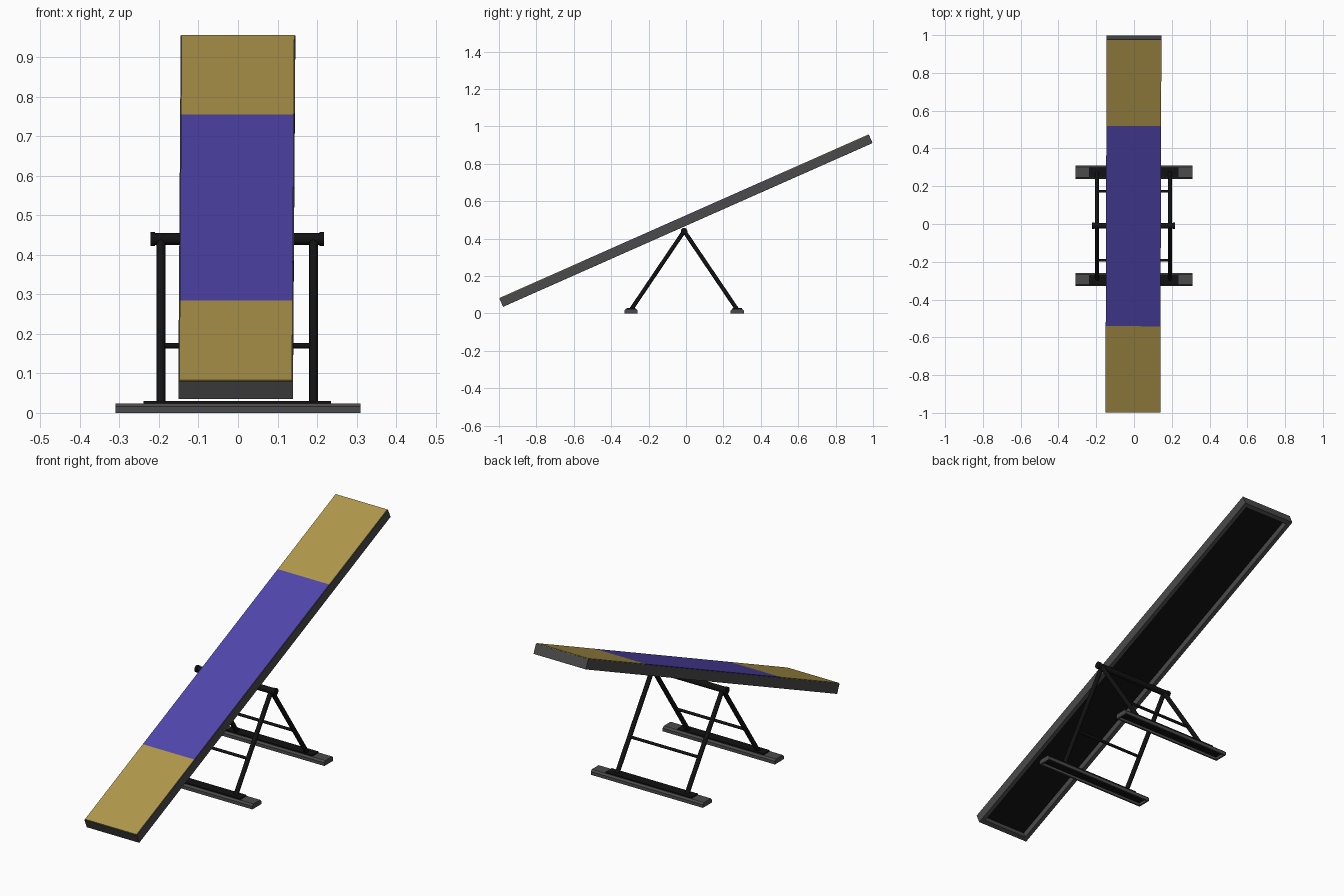
import bpy, bmesh
from math import radians
from mathutils import Vector, Matrix

if "Cube" in bpy.data.objects:
    bpy.data.objects.remove(bpy.data.objects["Cube"])


def material(name, rgb):
    m = bpy.data.materials.new(name)
    m.diffuse_color = (*rgb, 1)
    m.use_nodes = True
    m.node_tree.nodes["Principled BSDF"].inputs["Base Color"].default_value = m.diffuse_color
    return m


GREY = material("dark_grey", (0.07, 0.07, 0.07))
BLACK = material("black", (0.006, 0.006, 0.006))
YELLOW = material("yellow", (0.43, 0.31, 0.07))
PURPLE = material("purple", (0.08, 0.06, 0.41))


def finish(name, bm, mats, matrix=Matrix()):
    me = bpy.data.meshes.new(name)
    bm.to_mesh(me)
    bm.free()
    ob = bpy.data.objects.new(name, me)
    bpy.context.collection.objects.link(ob)
    for m in mats:
        me.materials.append(m)
    ob.matrix_world = matrix
    return ob


def cube_bm(size, loc=(0, 0, 0)):
    bm = bmesh.new()
    bmesh.ops.create_cube(bm, size=1, matrix=Matrix.Translation(loc) @ Matrix.Diagonal((*size, 1)))
    return bm


def box(name, size, loc, mat, matrix=Matrix()):
    return finish(name, cube_bm(size, loc), [mat], matrix)


def tray(name, size, rim, depth, matrix, bevel=0):
    """Box hollowed from below, with a black interior and optional chamfered long top edges."""
    bm = cube_bm(size)
    bottom = min(bm.faces, key=lambda f: f.calc_center_median().z)
    bmesh.ops.inset_region(bm, faces=[bottom], thickness=rim)
    r = bmesh.ops.extrude_discrete_faces(bm, faces=[bottom])
    floor = r["faces"][0]
    bmesh.ops.translate(bm, verts=floor.verts[:], vec=(0, 0, depth))
    floor.material_index = 1
    if bevel:
        edges = [e for e in bm.edges if all(abs(v.co.z - size[2] / 2) < 1e-5 for v in e.verts)
                 and abs(e.verts[0].co.y - e.verts[1].co.y) < 1e-5]
        bmesh.ops.bevel(bm, geom=edges, offset=bevel, segments=1, affect='EDGES')
    bmesh.ops.recalc_face_normals(bm, faces=bm.faces[:])
    return finish(name, bm, [GREY, BLACK], matrix)


def rod(name, a, b, radius, sides=16):
    a, b = Vector(a), Vector(b)
    bm = bmesh.new()
    bmesh.ops.create_cone(bm, cap_ends=True, segments=sides, radius1=radius, radius2=radius,
                          depth=(b - a).length)
    for f in bm.faces:
        f.smooth = len(f.verts) == 4
    for e in bm.edges:
        e.smooth = all(f.smooth for f in e.link_faces)
    mat = Matrix.Translation((a + b) / 2) @ (b - a).to_track_quat('Z', 'Y').to_matrix().to_4x4()
    return finish(name, bm, [BLACK], mat)


# Tilted plank: hollow frame with three coloured surface bands
tilt = (Matrix.Translation((-0.003, 0, 0.495)) @ Matrix.Rotation(-0.003, 4, 'Z')
        @ Matrix.Rotation(radians(23.9), 4, 'X'))
tray("plank_frame", (0.29, 2.16, 0.048), 0.03, 0.03, tilt)
for name, y0, y1, mat in (("lower_band", -1.077, -0.58, YELLOW),
                          ("middle_band", -0.58, 0.58, PURPLE),
                          ("upper_band", 0.58, 1.077, YELLOW)):
    box(name, (0.285, y1 - y0, 0.006), (0, (y0 + y1) / 2, 0.024), mat, tilt)

# Pivot bar with end caps
CX, CY, PZ = -0.002, -0.01, 0.44
rod("pivot_bar", (CX - 0.215, CY, PZ), (CX + 0.215, CY, PZ), 0.015)
for s in (-1, 1):
    rod("pivot_cap", (CX + s * 0.208, CY, PZ), (CX + s * 0.22, CY, PZ), 0.0175)

# Stand: feet, mounting plates, legs and cross bars
for end, t in (("front", -1), ("back", 1)):
    fy = CY + t * 0.284
    tray(end + "_foot", (0.62, 0.07, 0.024), 0.012, 0.012,
         Matrix.Translation((0, fy, 0.012)), bevel=0.008)
    box(end + "_foot_plate", (0.475, 0.05, 0.006), (CX, fy, 0.027), BLACK)
    for side, s in (("left", -1), ("right", 1)):
        x = CX + s * 0.193
        rod(f"{end}_{side}_leg", (x, CY, PZ), (x, fy, 0.02), 0.011, 12)
    k = (PZ - 0.17) / (PZ - 0.02)
    by = CY + t * 0.284 * k
    rod(end + "_cross_bar", (CX - 0.193, by, 0.17), (CX + 0.193, by, 0.17), 0.007, 12)
